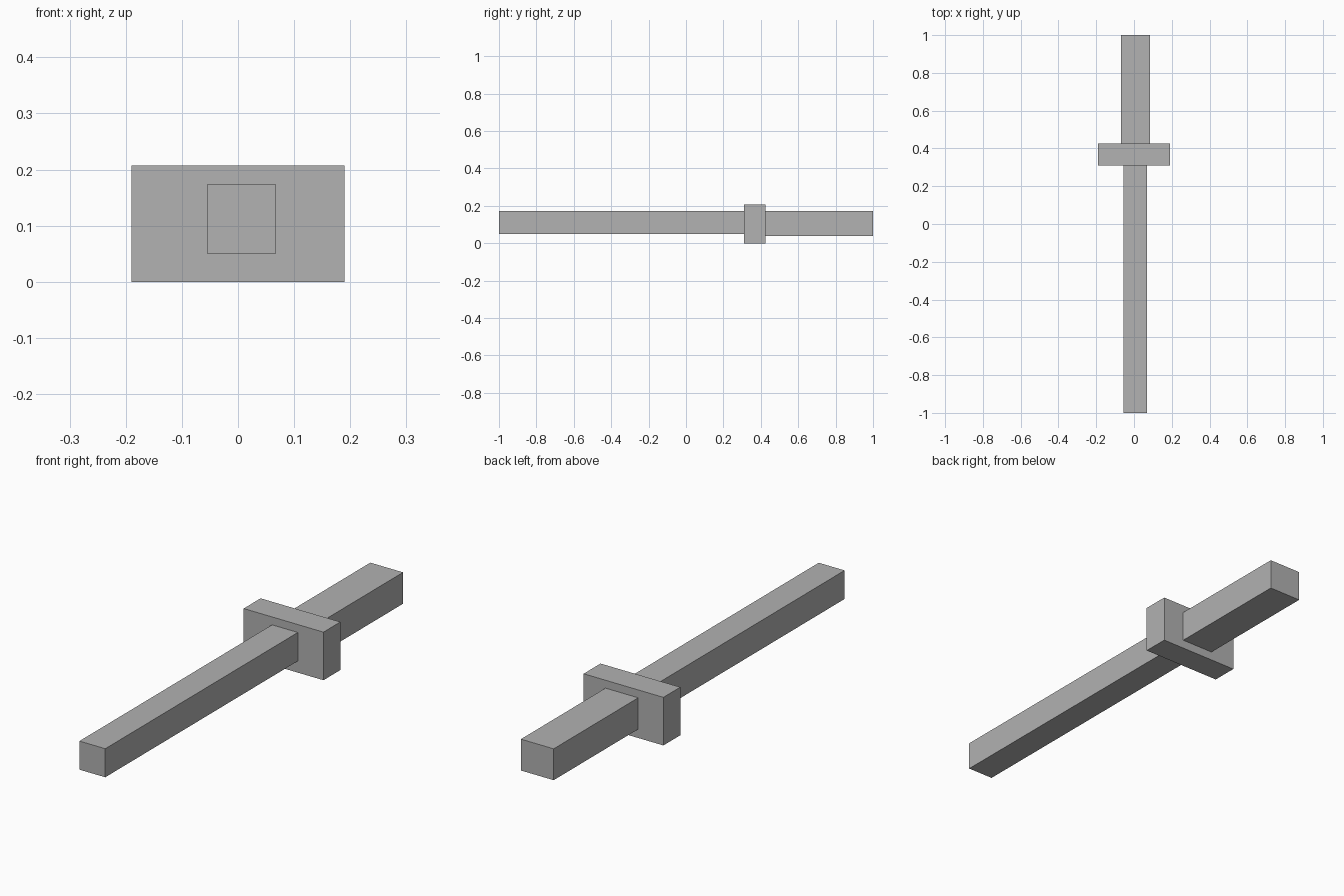
import bpy

cube = bpy.data.objects.get("Cube")
if cube:
    bpy.data.objects.remove(cube, do_unlink=True)

# Single flat grey
grey = bpy.data.materials.new("grey")
grey.use_nodes = True
colour = (0.445, 0.445, 0.445, 1.0)
grey.diffuse_color = colour
grey.node_tree.nodes["Principled BSDF"].inputs["Base Color"].default_value = colour


def box(name, low, high):
    """Add a box spanning two opposite corners."""
    centre = [(a + b) / 2 for a, b in zip(low, high)]
    size = [b - a for a, b in zip(low, high)]
    bpy.ops.mesh.primitive_cube_add(size=1, location=centre)
    obj = bpy.context.object
    obj.name = name
    obj.scale = size
    bpy.ops.object.transform_apply(location=False, rotation=False, scale=True)
    obj.data.materials.append(grey)
    return obj


# Long square blade, wide crossguard, slightly thicker handle
box("blade", (-0.055, -1.0, 0.05), (0.068, 0.31, 0.173))
box("crossguard", (-0.19, 0.31, 0.0), (0.19, 0.425, 0.207))
box("handle", (-0.07, 0.425, 0.038), (0.086, 1.0, 0.173))
